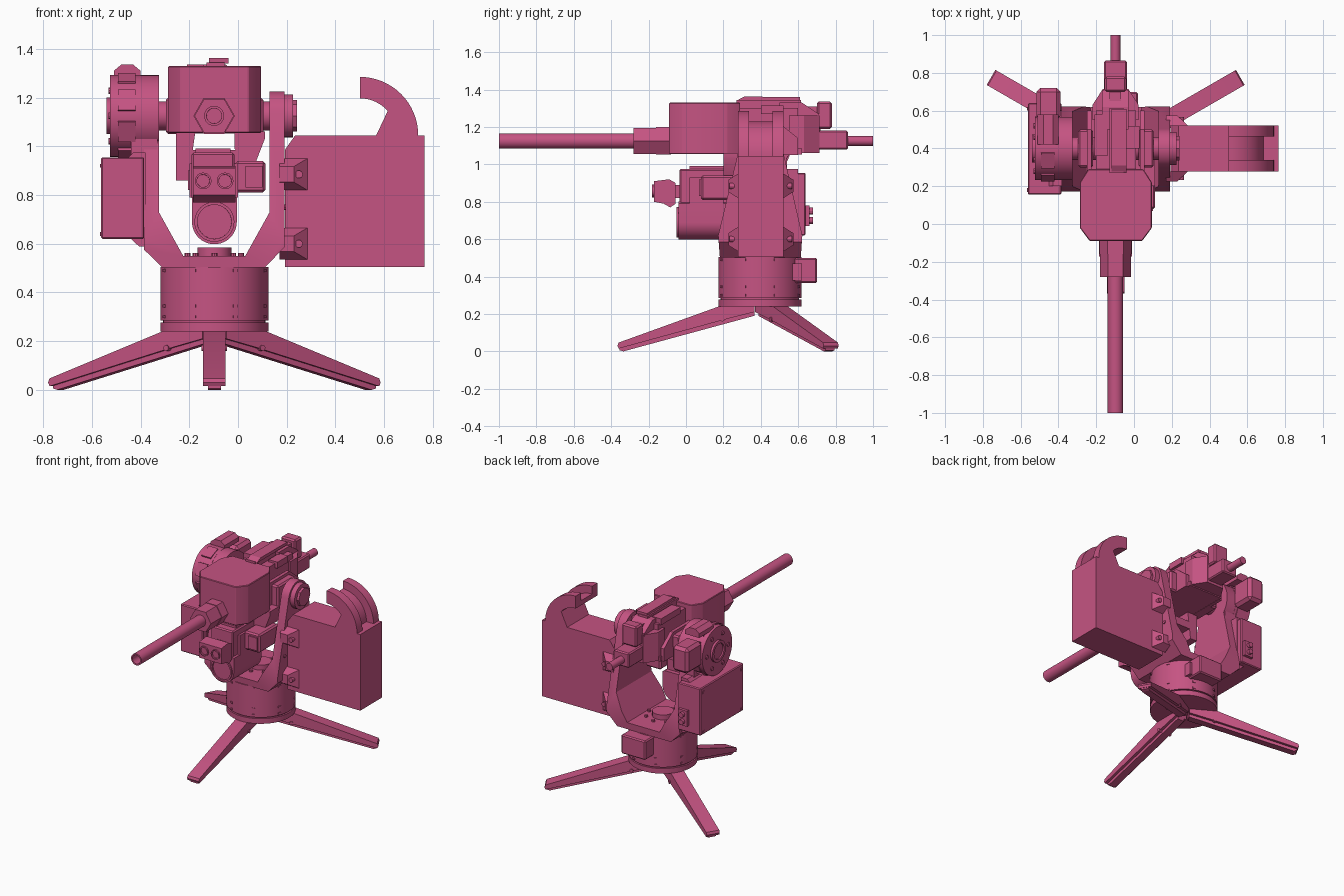
import bpy, bmesh, math
from mathutils import Matrix, Vector

mat = bpy.data.materials.new("raspberry_pink")
mat.diffuse_color = (0.56, 0.088, 0.225, 1)
CX, CY, GZ = -0.097, 0.395, 1.125      # turret axis and gun height


def prism(name, axis, pts, lo, hi, recess=None, bevel=0):
    """Extrude a profile: x -> (y,z), y -> (x,z), z -> (x,y)."""
    put = {'x': lambda p, d: (d, p[0], p[1]), 'y': lambda p, d: (p[0], d, p[1]),
           'z': lambda p, d: (p[0], p[1], d)}[axis]
    bm = bmesh.new()
    a = [bm.verts.new(put(p, lo)) for p in pts]
    b = [bm.verts.new(put(p, hi)) for p in pts]
    cap = bm.faces.new(a)
    bm.faces.new(b)
    for i in range(len(pts)):
        j = (i + 1) % len(pts)
        bm.faces.new((a[i], a[j], b[j], b[i]))
    bmesh.ops.recalc_face_normals(bm, faces=bm.faces)
    if recess:                          # hollow the low end
        wall, depth = recess
        bmesh.ops.inset_individual(bm, faces=[cap], thickness=wall)
        bmesh.ops.inset_individual(bm, faces=[cap], thickness=0.0005)
        bmesh.ops.translate(bm, verts=cap.verts, vec=put((0, 0), depth))
    if bevel:
        bmesh.ops.bevel(bm, geom=bm.edges[:], offset=bevel, segments=1, affect='EDGES')
    me = bpy.data.meshes.new(name)
    bm.to_mesh(me)
    bm.free()
    me.materials.append(mat)
    ob = bpy.data.objects.new(name, me)
    bpy.context.collection.objects.link(ob)
    return ob


def box(name, x0, x1, y0, y1, z0, z1, bevel=0):
    return prism(name, 'z', [(x0, y0), (x1, y0), (x1, y1), (x0, y1)], z0, z1, bevel=bevel)


def arc(c, r, a0, a1, n):
    return [(c[0] + r * math.cos(math.radians(a0 + (a1 - a0) * i / n)),
             c[1] + r * math.sin(math.radians(a0 + (a1 - a0) * i / n))) for i in range(n + 1)]


def cyl(name, axis, c, r, lo, hi, n=32, recess=None, turn=0):
    return prism(name, axis, arc(c, r, turn, turn + 360, n)[:-1], lo, hi, recess)


def boolean(ob, cutter, op):
    m = ob.modifiers.new("cut", 'BOOLEAN')
    m.operation, m.object, m.solver = op, cutter, 'EXACT'
    bpy.context.view_layer.objects.active = ob
    bpy.ops.object.modifier_apply(modifier="cut")
    bpy.data.objects.remove(cutter)


def turn_about_axis(ob, deg):
    ob.data.transform(Matrix.Translation((CX, CY, 0)) @ Matrix.Rotation(math.radians(deg), 4, 'Z'))


# tripod legs: outer shell and deeper core
for k, deg in enumerate((30, 150, 270)):
    leg = prism(f"leg_{k}", 'y', [(0.03, 0.21), (0.03, 0.24), (0.22, 0.24), (0.755, 0.047),
                                  (0.762, 0.03), (0.755, 0.015), (0.17, 0.175)], -0.046, 0.046)
    core = prism(f"leg_core_{k}", 'y', [(0.03, 0.19), (0.03, 0.23), (0.2, 0.23), (0.75, 0.03),
                                        (0.75, 0.006), (0.73, 0.0)], -0.027, 0.027)
    pin = cyl(f"leg_pin_{k}", 'y', (0.2, 0.172), 0.012, -0.052, 0.052, 12)
    for o in (leg, core, pin):
        turn_about_axis(o, deg)

# rotating base
cyl("base_disc", 'z', (CX, CY), 0.222, 0.24, 0.276, 64)
cyl("base_gap", 'z', (CX, CY), 0.21, 0.27, 0.29, 48)
cyl("base_drum", 'z', (CX, CY), 0.222, 0.285, 0.505, 64)
for k in range(8):
    for z in (0.3, 0.345, 0.49):
        turn_about_axis(box(f"drum_bolt_{k}", 0.21, 0.227, -0.01, 0.01, z - 0.006, z + 0.006), 22.5 + 45 * k)
box("rear_connector_box", -0.17, 0.02, 0.53, 0.7, 0.365, 0.5, 0.008)
box("rear_connector_side", 0.02, 0.04, 0.56, 0.62, 0.38, 0.47)
cyl("slip_ring", 'z', (CX, CY), 0.07, 0.53, 0.585)
for k in range(8):
    turn_about_axis(cyl(f"floor_bolt_{k}", 'z', (0.11, 0), 0.012, 0.54, 0.562, 8), 45 * k)

# yoke: front outline trimmed by the tapered side outline
yoke = prism("yoke", 'y', [(-0.31, 0.502), (0.11, 0.502), (0.19, 0.585), (0.19, 1.3), (0.13, 1.3), (0.13, 0.73),
                           (0.03, 0.55), (-0.225, 0.55), (-0.325, 0.73), (-0.325, 1.3),
                           (-0.385, 1.3), (-0.385, 0.575)], 0.1, 0.7)
side = prism("yoke_trim", 'x', [(0.185, 0.45), (0.61, 0.45), (0.622, 0.62)]
             + arc((0.4, 1.12), 0.105, 10, 170, 16) + [(0.172, 0.62)], -0.6, 0.4)
boolean(yoke, side, 'INTERSECT')
for x0, x1, nm in ((0.188, 0.197, "right"), (-0.393, -0.384, "left")):
    for y in (0.25, 0.54):
        for z in (0.6, 0.75, 0.9):
            cyl(f"yoke_bolt_{nm}", 'x', (y, z), 0.012, x0, x1, 8)

# trunnions
cyl("trunnion_shaft", 'x', (0.4, GZ), 0.06, -0.4, 0.22)
cyl("right_trunnion_disc", 'x', (0.4, GZ), 0.088, 0.185, 0.225)
cyl("right_trunnion_cap", 'x', (0.4, GZ), 0.065, 0.225, 0.242, 8)
cyl("left_arm_disc", 'x', (0.4, GZ), 0.167, -0.41, -0.325, 48)
cyl("elevation_drum", 'x', (0.4, GZ), 0.168, -0.525, -0.4, 48)
cyl("elevation_drum_cap", 'x', (0.4, GZ), 0.075, -0.54, -0.52, 32, (0.02, 0.01))
for k in range(6):
    a = math.radians(60 * k)
    cyl("drum_cap_bolt", 'x', (0.4 + 0.12 * math.cos(a), GZ + 0.12 * math.sin(a)), 0.014, -0.532, -0.52, 10)
for k in range(8):
    plate = box(f"drum_window_{k}", -0.492, -0.42, -0.045, 0.045, 0.162, 0.172)
    plate.data.transform(Matrix.Translation((0, 0.4, GZ)) @ Matrix.Rotation(math.radians(45 * k + 22.5), 4, 'X'))
prism("drum_top_sensor", 'y', [(-0.51, 1.28), (-0.4, 1.28), (-0.4, 1.31), (-0.43, 1.335), (-0.48, 1.335),
                               (-0.51, 1.31)], 0.42, 0.58)
box("drum_rear_motor", -0.515, -0.39, 0.55, 0.72, 1.07, 1.25, 0.02)
box("drum_support", -0.44, -0.33, 0.26, 0.54, 0.94, 1.03)

# left electronics box
box("electronics_box", -0.562, -0.385, 0.155, 0.64, 0.62, 0.955, 0.006)
prism("electronics_bracket", 'y', [(-0.44, 0.62), (-0.405, 0.588), (-0.38, 0.588), (-0.38, 0.975), (-0.43, 0.975),
                                   (-0.45, 0.955)], 0.2, 0.6)
for z in (0.64, 0.92):
    for y in (0.18, 0.61):
        box("electronics_screw", -0.567, -0.56, y - 0.01, y + 0.01, z - 0.008, z + 0.008)
box("rear_plug_block", -0.47, -0.4, 0.63, 0.66, 0.67, 0.78)
for z in (0.7, 0.75):
    cyl("rear_plug", 'y', (-0.435, z), 0.018, 0.65, 0.68, 12)

# ammunition box with wedge mounts
prism("ammo_box", 'y', [(0.192, 0.505), (0.765, 0.505), (0.765, 1.045), (0.235, 1.045), (0.192, 0.985)], 0.278, 0.522)
for z in (0.6, 0.885):
    for s in (-1, 1):
        yf = 0.4 + s * 0.122
        w = prism("ammo_mount", 'z', [(0.17, yf), (0.285, yf), (0.23, yf + s * 0.052), (0.17, yf + s * 0.052)],
                  z - 0.065, z + 0.065)
        for v in w.data.vertices:       # taper toward the outer face
            if abs(v.co.y - yf) > 0.03:
                v.co.z = z + (v.co.z - z) * 0.5
        cyl("mount_bolt", 'y', (0.25, z), 0.016, *sorted((yf, yf + s * 0.045)), n=12)

# curved feed chute: two flanges and an inner floor
C = (0.5, 1.045)
flange = arc(C, 0.24, 0, 90, 16) + arc(C, 0.152, 90, 41, 10) + [(0.565, 1.04)]
for y0, y1 in ((0.278, 0.338), (0.462, 0.522)):
    prism("chute_flange", 'y', flange, y0, y1)
prism("chute_floor", 'y', arc(C, 0.185, 0, 90, 16) + arc(C, 0.152, 90, 41, 10) + [(0.565, 1.04)], 0.33, 0.47)

# gun housing
prism("gun_housing", 'z', [(-0.287, -0.02), (-0.235, -0.09), (0.043, -0.09), (0.095, -0.02), (0.095, 0.22),
                           (0.05, 0.29), (-0.242, 0.29), (-0.287, 0.22)], 1.055, 1.33, bevel=0.004)
box("housing_rear_cover", -0.2, 0.01, 0.28, 0.6, 1.1, 1.3)
for s in (-1, 1):
    xs = -0.096 + s * 0.14
    prism("cradle_side", 'x', [(0.2, 1.05), (0.6, 1.05), (0.6, 1.14), (0.5, 1.22), (0.2, 1.22)], xs - 0.012, xs + 0.012)
    box("cradle_lug", -0.096 + s * 0.16 - 0.04, -0.096 + s * 0.16 + 0.04, 0.3, 0.5, 1.05, 1.2, 0.01)
box("cradle_floor", -0.23, 0.04, 0.2, 0.62, 1.052, 1.085)
prism("receiver", 'z', [(-0.22, 0.55), (0.025, 0.55), (0.025, 0.63), (-0.03, 0.715), (-0.165, 0.715), (-0.22, 0.63)],
      1.06, 1.26)
prism("receiver_slope", 'x', [(0.5, 1.25), (0.71, 1.25), (0.71, 1.27), (0.62, 1.33), (0.5, 1.33)], -0.17, -0.03)
box("top_cover", -0.13, -0.055, 0.27, 0.615, 1.3, 1.345)
prism("top_cover_ridge", 'x', [(0.27, 1.34), (0.61, 1.34), (0.61, 1.36), (0.31, 1.362)], -0.12, -0.04)
box("feed_tray", -0.21, -0.14, 0.36, 0.58, 1.29, 1.335)
box("feed_block", -0.04, 0.03, 0.4, 0.52, 1.27, 1.315)
box("rear_sight_block", -0.155, -0.04, 0.7, 0.78, 1.19, 1.335, 0.01)
box("rear_sight_arm", -0.13, -0.07, 0.6, 0.74, 1.2, 1.31)
box("buffer_block", -0.158, -0.038, 0.7, 0.865, 1.078, 1.182, 0.008)
cyl("buffer_rod", 'y', (-0.098, GZ), 0.026, 0.86, 1.0, 24)

# barrel and hexagonal shroud
cyl("shroud_collar", 'y', (-0.098, GZ), 0.085, -0.16, -0.08, 6)
cyl("barrel_shroud", 'y', (-0.098, GZ), 0.081, -0.28, -0.08, 6)
cyl("barrel", 'y', (-0.098, GZ), 0.041, -1.0, -0.25, 32, (0.01, 0.12))

# hanging brackets below the gun
prism("left_hanger", 'y', [(-0.255, 1.06), (-0.255, 0.86), (-0.2, 0.86), (-0.185, 0.99), (-0.175, 1.06)], 0.2, 0.34)
prism("right_hanger", 'y', [(0.11, 1.06), (-0.015, 1.06), (-0.015, 0.99), (0.05, 0.94), (0.075, 0.94), (0.11, 1.03)],
      0.2, 0.34)
box("hanger_bridge", -0.22, 0.07, 0.2, 0.34, 0.93, 0.985)
box("side_laser", -0.01, 0.112, 0.08, 0.3, 0.81, 0.94, 0.01)
box("side_laser_face", 0.03, 0.1, 0.07, 0.085, 0.83, 0.92)

# camera with large lens
prism("camera_body", 'y', arc((CX, 0.69), 0.092, 180, 360, 24) + [(-0.005, 0.79), (-0.02, 0.8), (-0.175, 0.8),
                                                                (-0.189, 0.79)], -0.04, 0.27)
cyl("camera_lens_ring", 'y', (CX, 0.69), 0.082, -0.05, 0.0, 40, (0.012, 0.03))
box("camera_upper", -0.19, -0.015, -0.035, 0.24, 0.78, 0.975, 0.008)
box("camera_upper_lug", -0.175, -0.03, 0.02, 0.2, 0.96, 0.99)
for x0, x1 in ((-0.2, -0.185), (-0.02, 0.0)):
    box("camera_side_frame", x0, x1, 0.02, 0.2, 0.79, 0.93)
    box("camera_side_plate", x0 - 0.006, x1 + 0.006, 0.08, 0.15, 0.82, 0.9)

# twin-lens sight in front of the camera
prism("twin_sight", 'x', [(-0.172, 0.8), (-0.12, 0.79), (-0.085, 0.77), (-0.055, 0.79), (-0.055, 0.9), (-0.09, 0.92),
                          (-0.172, 0.91)], -0.185, -0.01)
box("sight_neck", -0.14, -0.06, -0.06, -0.03, 0.82, 0.89)
for x in (-0.143, -0.053):
    cyl("sight_lens", 'y', (x, 0.858), 0.034, -0.182, -0.15, 24, (0.008, 0.015))

# smooth the round parts, keep edges sharp
bpy.ops.object.select_all(action='DESELECT')
for o in bpy.context.scene.objects:
    o.select_set(True)
bpy.context.view_layer.objects.active = yoke
bpy.ops.object.shade_smooth_by_angle(angle=math.radians(25))
